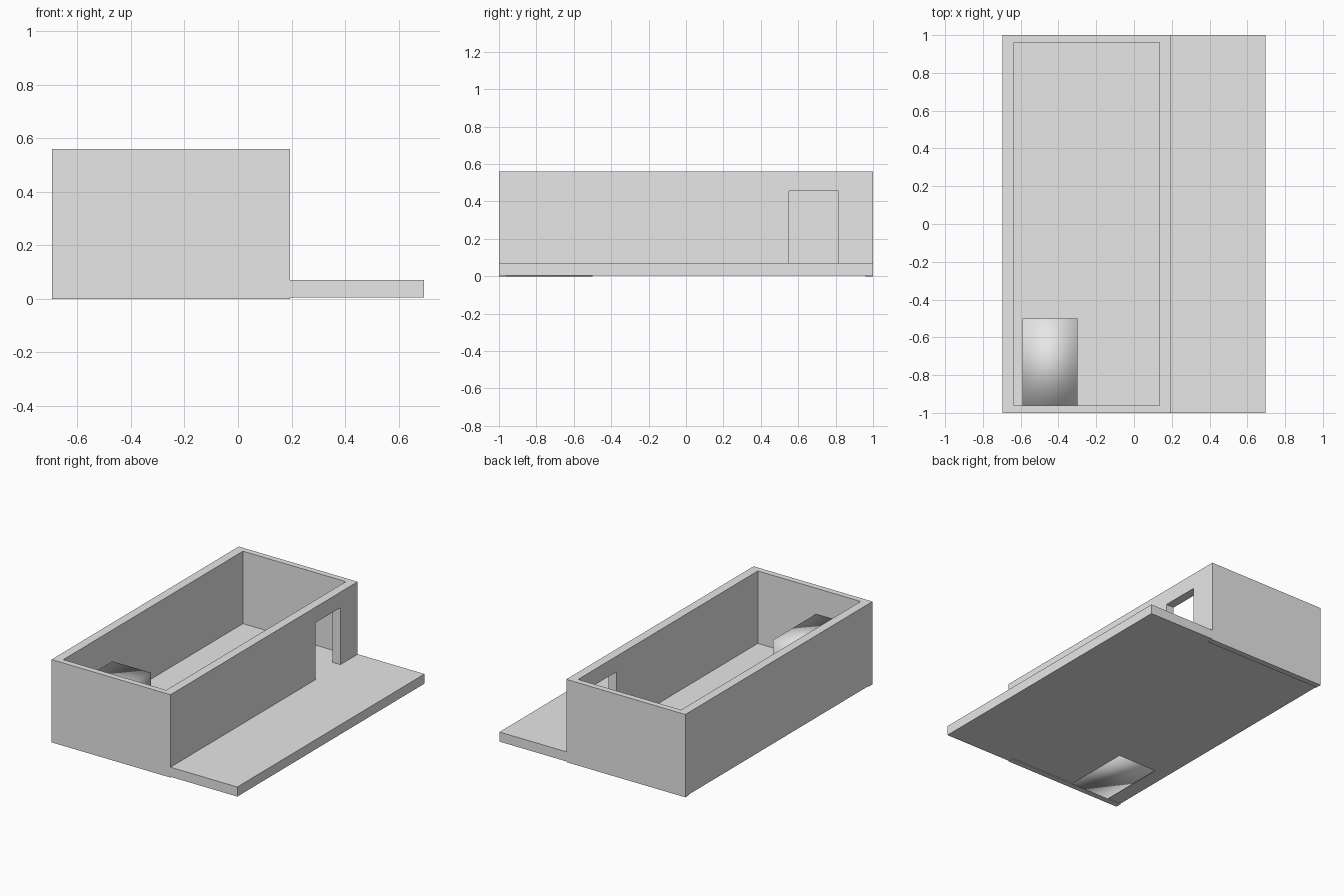
import bpy

if "Cube" in bpy.data.objects:
    bpy.data.objects.remove(bpy.data.objects["Cube"])

grey = bpy.data.materials.new("plain grey")
grey.diffuse_color = (0.8, 0.8, 0.8, 1)
grey.use_nodes = True
grey.node_tree.nodes["Principled BSDF"].inputs["Base Color"].default_value = grey.diffuse_color


def prism(name, outline, x0, x1, smooth=False):
    """Extrude a (y, z) outline from x0 to x1."""
    n = len(outline)
    verts = [(x, y, z) for x in (x0, x1) for y, z in outline]
    faces = [tuple(reversed(range(n))), tuple(range(n, 2 * n))]
    faces += [(i, (i + 1) % n, n + (i + 1) % n, n + i) for i in range(n)]
    mesh = bpy.data.meshes.new(name)
    mesh.from_pydata(verts, [], faces)
    mesh.materials.append(grey)
    for p in mesh.polygons:
        p.use_smooth = smooth
    obj = bpy.data.objects.new(name, mesh)
    bpy.context.collection.objects.link(obj)
    return obj


def block(name, x0, x1, y0, y1, z0, z1, smooth=False):
    return prism(name, [(y0, z0), (y1, z0), (y1, z1), (y0, z1)], x0, x1, smooth)


LEFT, RIGHT, TOP, BASE = -0.695, 0.195, 0.56, 0.005
INNER_Y = 0.96

# Floor slab, continuing to the right as an open terrace
block("floor_slab", LEFT, 0.695, -1, 1, BASE, 0.07)

# End walls reach slightly below the slab
block("front_wall", LEFT, RIGHT, -1, -INNER_Y, 0, TOP)
block("back_wall", LEFT, RIGHT, INNER_Y, 1, 0, TOP)

# Long side walls; the right one has a doorway
block("left_wall", LEFT, -0.635, -INNER_Y, INNER_Y, BASE, TOP)
prism("door_wall",
      [(-INNER_Y, BASE), (0.55, BASE), (0.55, 0.455), (0.815, 0.455),
       (0.815, BASE), (INNER_Y, BASE), (INNER_Y, TOP), (-INNER_Y, TOP)],
      0.135, RIGHT)

# Softly shaded counter against the front wall
block("counter", -0.59, -0.30, -INNER_Y, -0.50, 0, 0.385, smooth=True)
